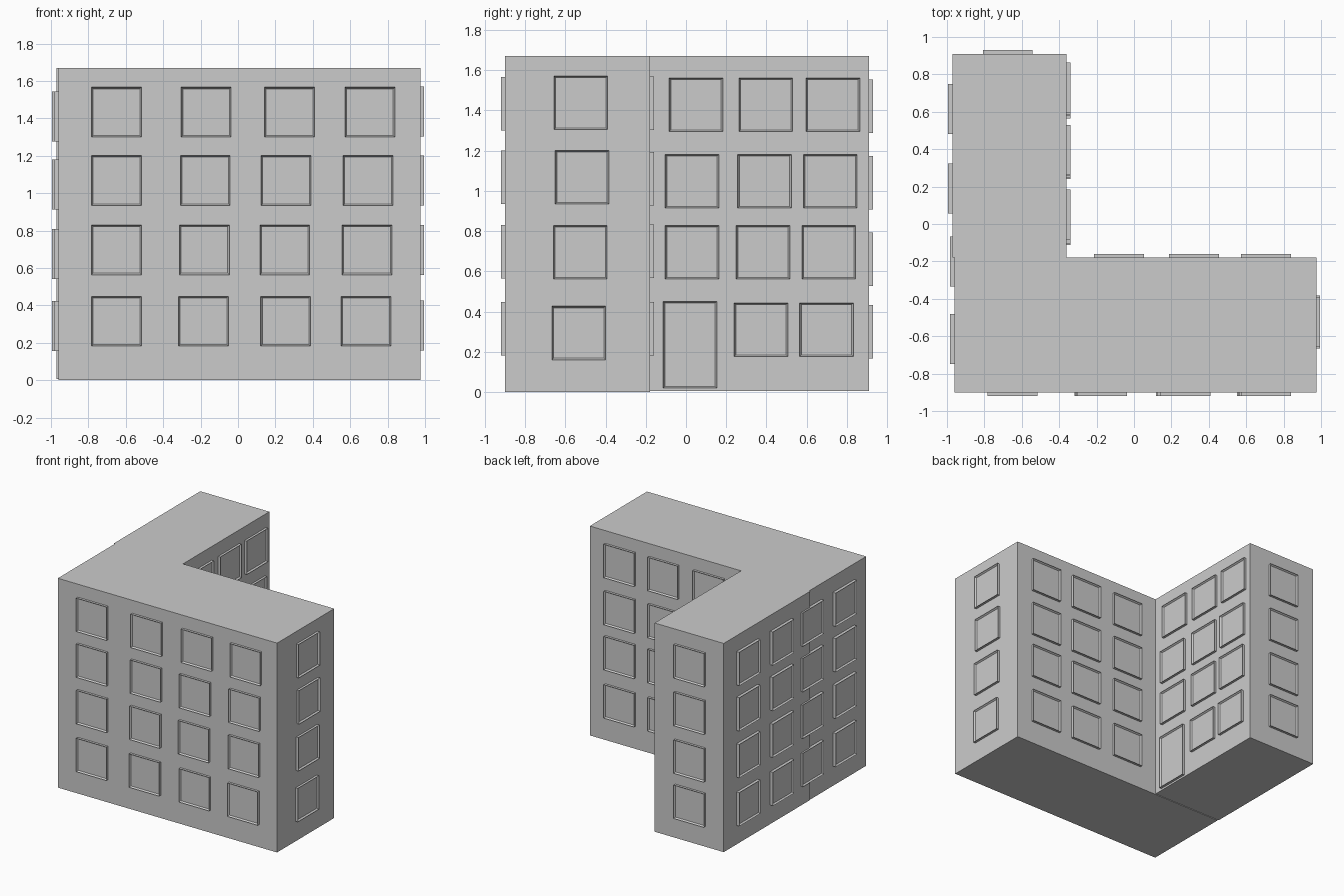
import bpy, bmesh
from mathutils import Matrix, Vector

if "Cube" in bpy.data.objects:
    bpy.data.objects.remove(bpy.data.objects["Cube"])


def finish(name, bm):
    bmesh.ops.recalc_face_normals(bm, faces=bm.faces)
    mesh = bpy.data.meshes.new(name)
    bm.to_mesh(mesh)
    bm.free()
    obj = bpy.data.objects.new(name, mesh)
    bpy.context.collection.objects.link(obj)
    return obj


def block(name, lo, hi):
    lo, hi = Vector(lo), Vector(hi)
    bm = bmesh.new()
    bmesh.ops.create_cube(bm, size=1, matrix=Matrix.Translation((lo + hi) / 2)
                          @ Matrix.Diagonal((*(hi - lo), 1)))
    return finish(name, bm)


def panel(name, axis, sign, wall, u, z, w=0.267, h=0.267, proud=0.02):
    """Thin frame with a recessed pane, standing proud of a wall."""
    size = Vector((w, w, h))
    size[axis] = proud + 0.01
    centre = Vector((u, u, z))
    centre[axis] = wall + sign * (proud - 0.01) / 2
    normal = Vector((0, 0, 0))
    normal[axis] = sign
    bm = bmesh.new()
    bmesh.ops.create_cube(bm, size=1, matrix=Matrix.Translation(centre)
                          @ Matrix.Diagonal((*size, 1)))
    bm.normal_update()
    front = max(bm.faces, key=lambda f: f.normal.dot(normal))
    bmesh.ops.inset_region(bm, faces=[front], thickness=0.012)
    bmesh.ops.translate(bm, verts=front.verts, vec=normal * -0.013)
    return finish(name, bm)


def windows(name, axis, sign, wall, rows, proud=0.02):
    """rows: (height, positions along the wall)."""
    for z, spots in rows:
        for u in spots:
            panel(name, axis, sign, wall, u, z, proud=proud)


# Two wings of the L-shaped building
block("main_wing", (-0.96, -0.90, 0), (0.975, -0.18, 1.67))
block("rear_wing", (-0.97, -0.18, 0.005), (-0.36, 0.91, 1.67))

# Front wall
windows("front_window", 1, -1, -0.90, [
    (1.433, (-0.65, -0.17, 0.275, 0.705)),
    (1.067, (-0.65, -0.175, 0.257, 0.695)),
    (0.697, (-0.65, -0.18, 0.25, 0.69)),
    (0.315, (-0.65, -0.185, 0.255, 0.685))])

# Right end wall
windows("right_window", 0, 1, 0.975, [
    (1.437, (-0.523,)), (1.067, (-0.517,)), (0.695, (-0.525,)), (0.293, (-0.533,))])

# Inner courtyard walls
windows("court_back_window", 1, 1, -0.18, [
    (z, (-0.08, 0.32, 0.705)) for z in (1.435, 1.06, 0.70, 0.315)])
windows("court_side_window", 0, 1, -0.36, [
    (1.427, (0.05, 0.397, 0.73)),
    (1.047, (0.03, 0.39, 0.717)),
    (0.695, (0.03, 0.383, 0.71)),
    (0.31, (0.373, 0.698))])
panel("door", 0, 1, -0.36, 0.02, 0.235, h=0.43)

# Rear end wall
windows("rear_window", 1, 1, 0.91, [
    (z, (-0.675,)) for z in (1.42, 1.04, 0.66, 0.30)])

# Left wall, spanning both wings
levels = (1.41, 1.047, 0.675, 0.29)
windows("left_rear_window", 0, -1, -0.97, [(z, (0.615, 0.19)) for z in levels], 0.025)
windows("left_front_window", 0, -1, -0.96, [(z, (-0.20, -0.615)) for z in levels], 0.025)
